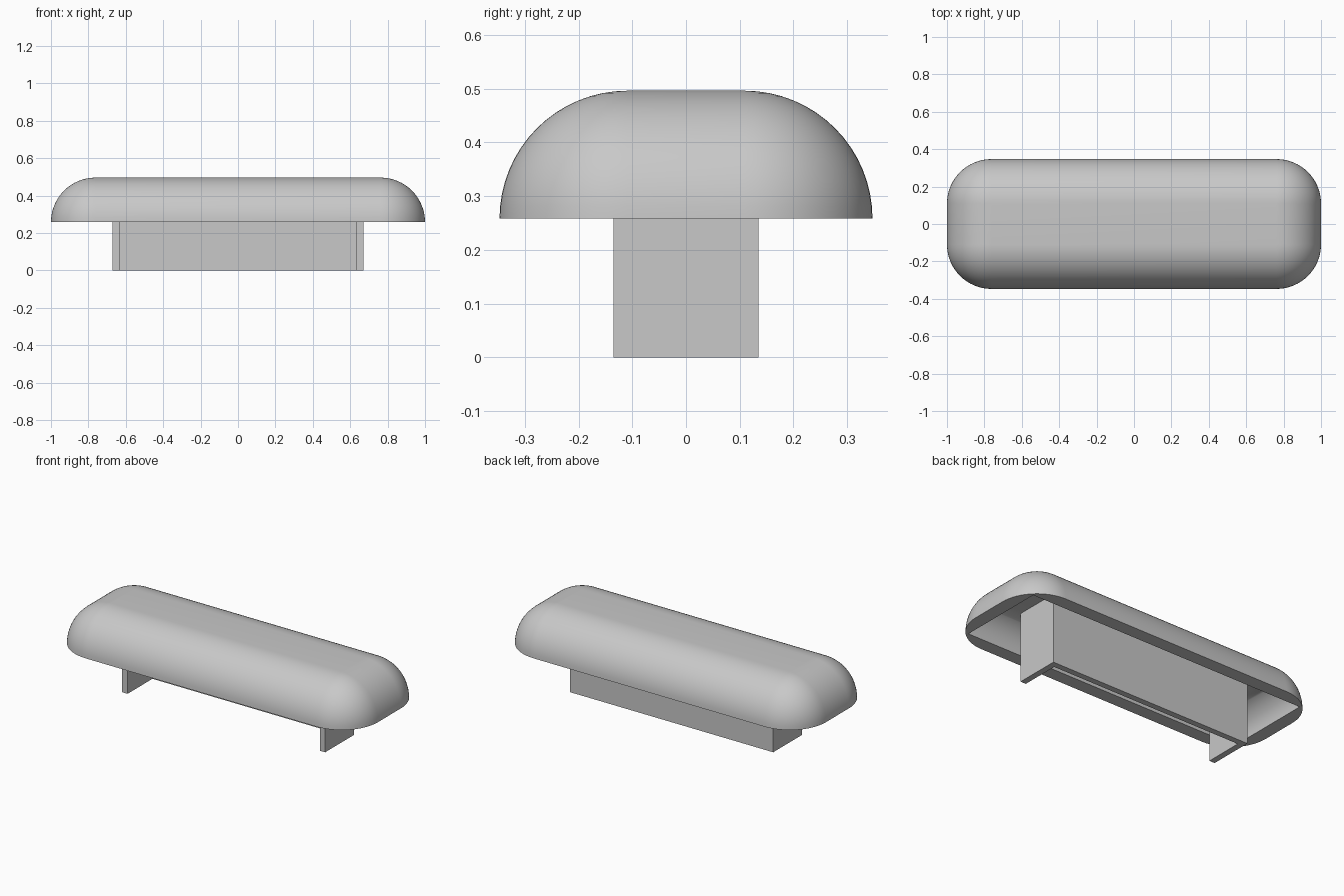
import bpy, bmesh
from math import sin, cos, pi

if "Cube" in bpy.data.objects:
    bpy.data.objects.remove(bpy.data.objects["Cube"], do_unlink=True)

# One plain grey for everything
grey = bpy.data.materials.new("plain_grey")
grey.use_nodes = True
COLOUR = (0.58, 0.58, 0.58, 1)
grey.diffuse_color = COLOUR
grey.node_tree.nodes["Principled BSDF"].inputs["Base Color"].default_value = COLOUR

STEPS = 16
HALF_X, HALF_Y = 1.0, 0.347
RIM_Z, TOP_Z = 0.258, 0.496
RADIUS = TOP_Z - RIM_Z
WALL = 0.08


def finish(name, bm):
    bmesh.ops.remove_doubles(bm, verts=bm.verts, dist=1e-5)
    bmesh.ops.recalc_face_normals(bm, faces=bm.faces)
    mesh = bpy.data.meshes.new(name)
    bm.to_mesh(mesh)
    bm.free()
    mesh.materials.append(grey)
    obj = bpy.data.objects.new(name, mesh)
    bpy.context.collection.objects.link(obj)
    return obj


def ring(bm, hx, hy, corner, z):
    """Rounded rectangle; a zero corner radius gives sharp corners."""
    verts = []
    for q, (sx, sy) in enumerate(((1, 1), (-1, 1), (-1, -1), (1, -1))):
        for i in range(STEPS + 1):
            a = (q + i / STEPS) * pi / 2
            verts.append(bm.verts.new((sx * (hx - corner) + corner * cos(a),
                                       sy * (hy - corner) + corner * sin(a), z)))
    return verts


# Hollow domed cap: outer dome from top to rim, then the cavity back up
bm = bmesh.new()
rings = []
for i in range(STEPS + 1):
    a = pi / 2 * (1 - i / STEPS)
    r = RADIUS * cos(a)
    inset = RADIUS - r
    rings.append(ring(bm, HALF_X - inset, HALF_Y - inset, r, RIM_Z + RADIUS * sin(a)))
inner = RADIUS - WALL
for i in range(STEPS + 1):
    a = pi / 2 * i / STEPS
    inset = WALL + inner * (1 - cos(a))
    rings.append(ring(bm, HALF_X - inset, HALF_Y - inset, 0, RIM_Z + inner * sin(a)))
count = len(rings[0])
for lower, upper in zip(rings, rings[1:]):
    for i in range(count):
        j = (i + 1) % count
        bm.faces.new((lower[i], lower[j], upper[j], upper[i]))
for end in (rings[0], rings[-1]):
    bm.faces.new([end[k * (STEPS + 1)] for k in range(4)])
cap = finish("domed_cap", bm)
bpy.ops.object.select_all(action="DESELECT")
cap.select_set(True)
bpy.context.view_layer.objects.active = cap
bpy.ops.object.shade_smooth_by_angle(angle=pi / 6)

# U-shaped support: back panel with two end legs, open at the front
X, Y, T = 0.67, 0.135, 0.036
half = [(X, Y), (X, -Y), (X - T, -Y), (X - T, Y - T)]
outline = half + [(-x, y) for x, y in reversed(half)]
bm = bmesh.new()
base = bm.faces.new([bm.verts.new((x, y, 0)) for x, y in outline])
walls = bmesh.ops.extrude_face_region(bm, geom=[base])
bmesh.ops.translate(bm, vec=(0, 0, 0.42),
                    verts=[v for v in walls["geom"] if isinstance(v, bmesh.types.BMVert)])
if not any(f.normal.z < -0.9 or all(v.co.z < 0.01 for v in f.verts) for f in bm.faces):
    bm.faces.new([v for v in bm.verts if v.co.z < 0.01])
finish("support_frame", bm)
